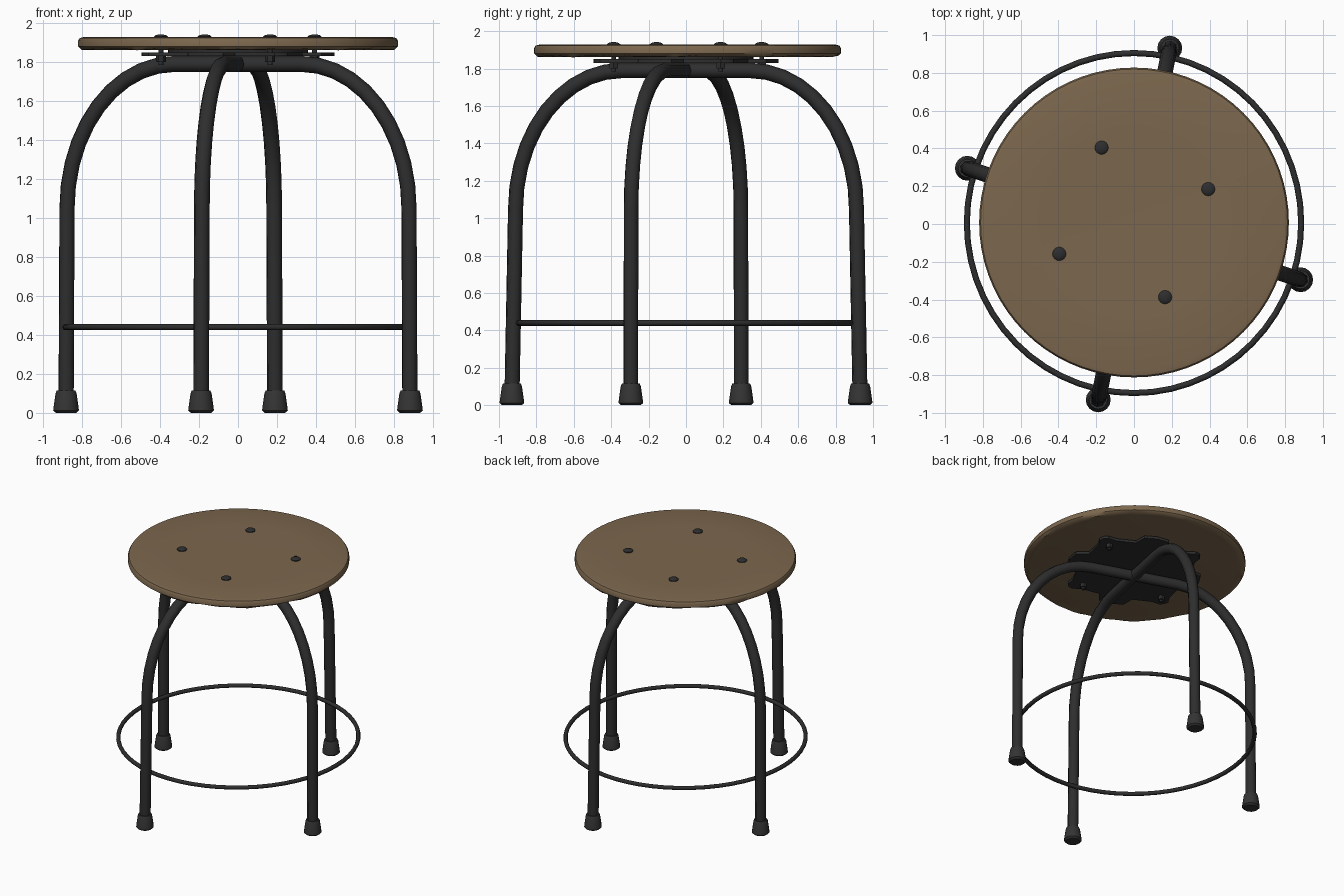
import bpy, bmesh
from math import sin, cos, pi, radians

cube = bpy.data.objects.get("Cube")
if cube:
    bpy.data.objects.remove(cube, do_unlink=True)


def material(name, rgb):
    m = bpy.data.materials.new(name)
    m.use_nodes = True
    m.diffuse_color = (*rgb, 1)
    bsdf = next(n for n in m.node_tree.nodes if n.type == 'BSDF_PRINCIPLED')
    bsdf.inputs["Base Color"].default_value = (*rgb, 1)
    bsdf.inputs["Roughness"].default_value = 0.7
    return m


WOOD = material("brown wood", (0.20, 0.135, 0.075))
METAL = material("black metal", (0.027, 0.027, 0.027))
RUBBER = material("dark rubber", (0.034, 0.034, 0.034))


def select_only(ob):
    bpy.ops.object.select_all(action='DESELECT')
    ob.select_set(True)
    bpy.context.view_layer.objects.active = ob


def finish(bm, name, mat, loc=(0, 0, 0)):
    bmesh.ops.recalc_face_normals(bm, faces=bm.faces[:])
    me = bpy.data.meshes.new(name)
    bm.to_mesh(me)
    bm.free()
    me.materials.append(mat)
    ob = bpy.data.objects.new(name, me)
    ob.location = loc
    bpy.context.collection.objects.link(ob)
    select_only(ob)
    bpy.ops.object.shade_smooth_by_angle(angle=radians(40))
    return ob


def lathe(name, profile, mat, loc=(0, 0, 0), sides=16, wave=None):
    """Turn (radius, height) points about z and cap both ends."""
    bm = bmesh.new()
    rings = []
    for i, (r, z) in enumerate(profile):
        ring = []
        for k in range(sides):
            a = 2 * pi * k / sides
            dz = wave(i, a) if wave else 0
            ring.append(bm.verts.new((r * cos(a), r * sin(a), z + dz)))
        rings.append(ring)
    for low, high in zip(rings, rings[1:]):
        for k in range(sides):
            n = (k + 1) % sides
            bm.faces.new((low[k], low[n], high[n], high[k]))
    bm.faces.new(rings[0])
    bm.faces.new(rings[-1])
    return finish(bm, name, mat, loc)


def tube(name, points, radius, mat, closed=False):
    """Round bar along a path."""
    cu = bpy.data.curves.new(name, 'CURVE')
    cu.dimensions = '3D'
    cu.bevel_depth = radius
    cu.bevel_resolution = 2
    cu.use_fill_caps = True
    sp = cu.splines.new('POLY')
    sp.points.add(len(points) - 1)
    for p, co in zip(sp.points, points):
        p.co = (*co, 1)
    sp.use_cyclic_u = closed
    cu.materials.append(mat)
    ob = bpy.data.objects.new(name, cu)
    bpy.context.collection.objects.link(ob)
    select_only(ob)
    bpy.ops.object.convert(target='MESH')
    bpy.ops.object.shade_smooth_by_angle(angle=radians(50))
    return ob


# Seat: thin round board with a softly worn lower edge
def worn(i, a):
    return 0.004 * sin(9 * a) + 0.003 * sin(23 * a) if i == 1 else 0


lathe("seat", [(0.77, 1.862), (0.805, 1.867), (0.82, 1.88), (0.82, 1.91),
               (0.812, 1.923), (0.79, 1.928), (0.5, 1.924)],
      WOOD, (0, 0.008, 0), 72, worn)

# Legs: two crossing bent bars, each ending in two rubber feet
TOP, BEND = 1.79, 1.05


def arch(name, angle, foot_r, bend_r):
    half = [(foot_r, 0.03)]
    flat = bend_r - 0.58
    for k in range(11):
        t = k / 10 * pi / 2
        half.append((flat + 0.58 * cos(t), BEND + (TOP - BEND) * sin(t)))
    path = half + [(-r, z) for r, z in reversed(half)]
    c, s = cos(angle), sin(angle)
    tube(name + "_legs", [(r * c, r * s, z) for r, z in path], 0.041, METAL)
    for side, sign in (("a", 1), ("b", -1)):
        lathe(name + "_foot_" + side,
              [(0.052, 0), (0.066, 0.012), (0.064, 0.03), (0.054, 0.1),
               (0.048, 0.115)], RUBBER,
              (sign * foot_r * c, sign * foot_r * s, 0))


arch("front_back", radians(78.5), 0.95, 0.93)
arch("left_right", radians(-18.5), 0.93, 0.925)

# Foot ring
tube("foot_ring", [(0.885 * cos(2 * pi * k / 56), 0.005 + 0.9 * sin(2 * pi * k / 56), 0.44)
                   for k in range(56)], 0.016, METAL, True)

# Mounting plate: square with rounded corners and a tongue over each leg
QUARTER = [(-18, 0.42), (-11, 0.5), (0, 0.51), (11, 0.5), (18, 0.42),
           (36, 0.47), (41, 0.525), (45, 0.535), (49, 0.525), (54, 0.47)]
bm = bmesh.new()
outline = []
for q in range(4):
    for deg, r in QUARTER:
        a = radians(deg + 90 * q - 20)
        outline.append(bm.verts.new((r * cos(a), r * sin(a), 1.83)))
base = bm.faces.new(outline)
ext = bmesh.ops.extrude_face_region(bm, geom=[base], use_keep_orig=True)
bmesh.ops.translate(bm, vec=(0, 0, 0.02),
                    verts=[g for g in ext["geom"] if isinstance(g, bmesh.types.BMVert)])
finish(bm, "mounting_plate", METAL)

# Spacer between plate and seat
lathe("plate_spacer", [(0.36, 1.845), (0.36, 1.866)], METAL, sides=40)

# Bolts through the seat with nuts underneath
for n in range(4):
    a = radians(24 + 89.5 * n)
    at = (0.43 * cos(a), 0.43 * sin(a) + 0.01, 0)
    lathe(f"bolt_head_{n + 1}", [(0.036, 1.915), (0.036, 1.93), (0.028, 1.937), (0.012, 1.941)],
          METAL, at)
    lathe(f"bolt_shaft_{n + 1}", [(0.013, 1.785), (0.013, 1.92)], METAL, at, 10)
    lathe(f"bolt_nut_{n + 1}", [(0.026, 1.8), (0.026, 1.832)], METAL, at, 6)
